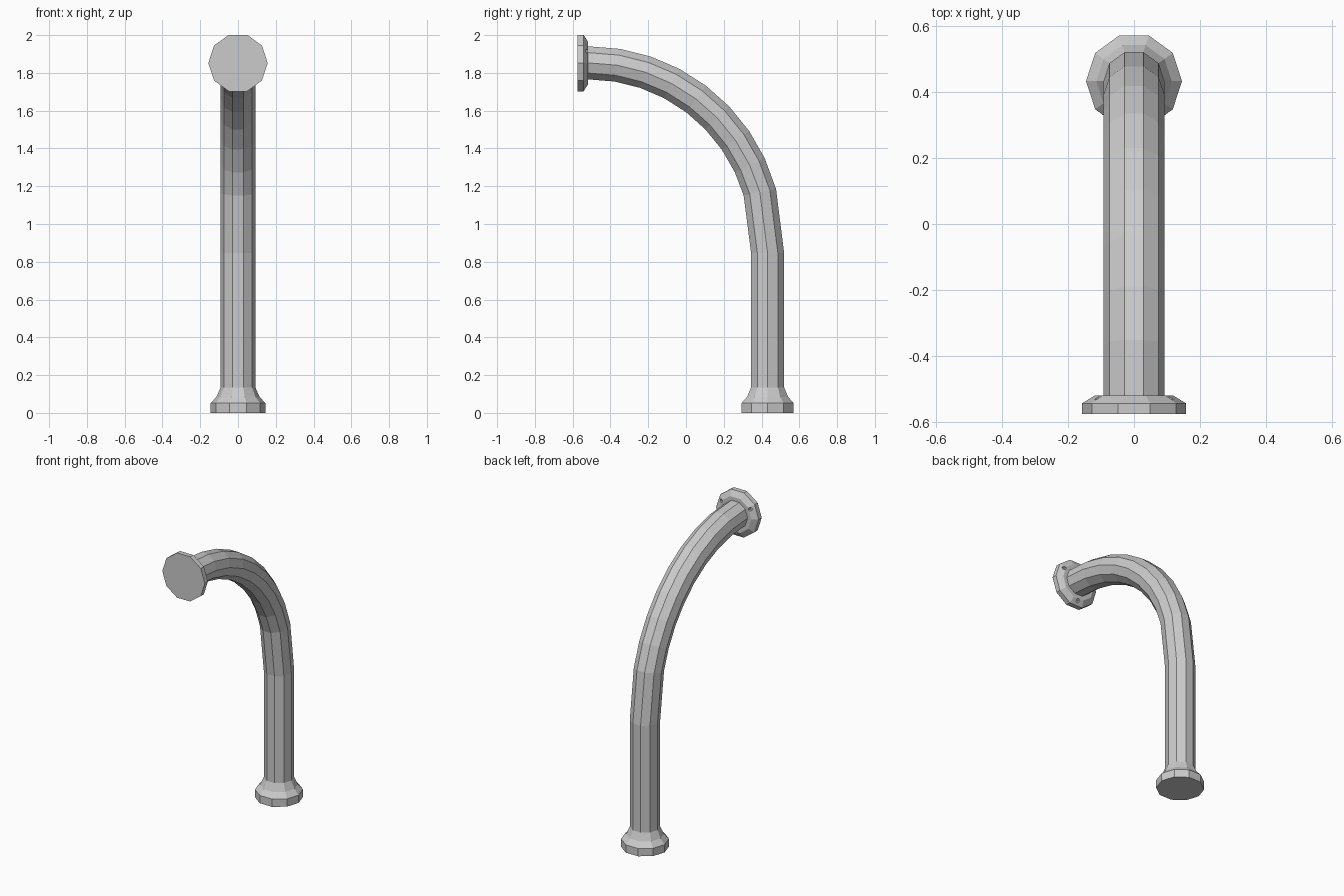
import bpy, bmesh
from math import sin, cos, pi, radians
from mathutils import Matrix

default = bpy.data.objects.get("Cube")
if default:
    bpy.data.objects.remove(default)

SIDES = 10
metal = bpy.data.materials.new("grey metal")
metal.use_nodes = True
grey = (0.6, 0.6, 0.6, 1)
metal.diffuse_color = grey
metal.node_tree.nodes["Principled BSDF"].inputs["Base Color"].default_value = grey


def add_object(name, bm):
    bmesh.ops.recalc_face_normals(bm, faces=bm.faces)
    mesh = bpy.data.meshes.new(name)
    bm.to_mesh(mesh)
    bm.free()
    mesh.materials.append(metal)
    obj = bpy.data.objects.new(name, mesh)
    bpy.context.collection.objects.link(obj)
    return obj


def loft(name, rings):
    """Join decagon rings, each given as (y, z, tilt in degrees, radius)."""
    bm = bmesh.new()
    loops = []
    for y, z, tilt, r in rings:
        t = radians(tilt)
        loop = []
        for i in range(SIDES):
            a = 2 * pi * i / SIDES
            s = r * sin(a)
            loop.append(bm.verts.new((r * cos(a), y + s * cos(t), z + s * sin(t))))
        loops.append(loop)
    for low, high in zip(loops, loops[1:]):
        for i in range(SIDES):
            j = (i + 1) % SIDES
            bm.faces.new((low[i], low[j], high[j], high[i]))
    bm.faces.new(loops[0])
    bm.faces.new(loops[-1])
    return add_object(name, bm)


# Flared foot, straight post and curved arm in one continuous tube
base_y, tube = 0.432, 0.092
centre_y, centre_z, bend = -0.516, 0.91, 0.943
rings = [(base_y, 0, 0, 0.145), (base_y, 0.052, 0, 0.145),
         (base_y, 0.085, 0, 0.114), (base_y, 0.135, 0, tube),
         (base_y, 0.847, 0, tube)]
STEPS = 8
for k in range(STEPS + 1):
    angle = 15.9 + (90 - 15.9) * k / STEPS
    t = radians(angle)
    tilt = 11.5 if k == 0 else angle
    rings.append((centre_y + bend * cos(t), centre_z + bend * sin(t), tilt, tube))
rings.append((-0.524, centre_z + bend, 90, tube))
loft("curved_pipe", rings)

# Bevelled wall flange
flange_z = 1.852
flange = loft("wall_flange", [(-0.574, flange_z, 90, 0.157),
                              (-0.542, flange_z, 90, 0.157),
                              (-0.519, flange_z, 90, 0.119)])

# Three screw holes sunk into the flange bevel
bm = bmesh.new()
for k in range(3):
    a = radians(30 + 120 * k)
    place = Matrix.Translation((0.124 * cos(a), -0.525, flange_z + 0.124 * sin(a)))
    bmesh.ops.create_cone(bm, cap_ends=True, segments=6, radius1=0.012,
                          radius2=0.012, depth=0.03,
                          matrix=place @ Matrix.Rotation(pi / 2, 4, "X"))
cutter = add_object("screw_hole_cutter", bm)
cutter.hide_render = True
cut = flange.modifiers.new("screw_holes", "BOOLEAN")
cut.object = cutter
cut.solver = "EXACT"
depsgraph = bpy.context.evaluated_depsgraph_get()
drilled = bpy.data.meshes.new_from_object(flange.evaluated_get(depsgraph))
flange.modifiers.clear()
flange.data = drilled
bpy.data.objects.remove(cutter)
